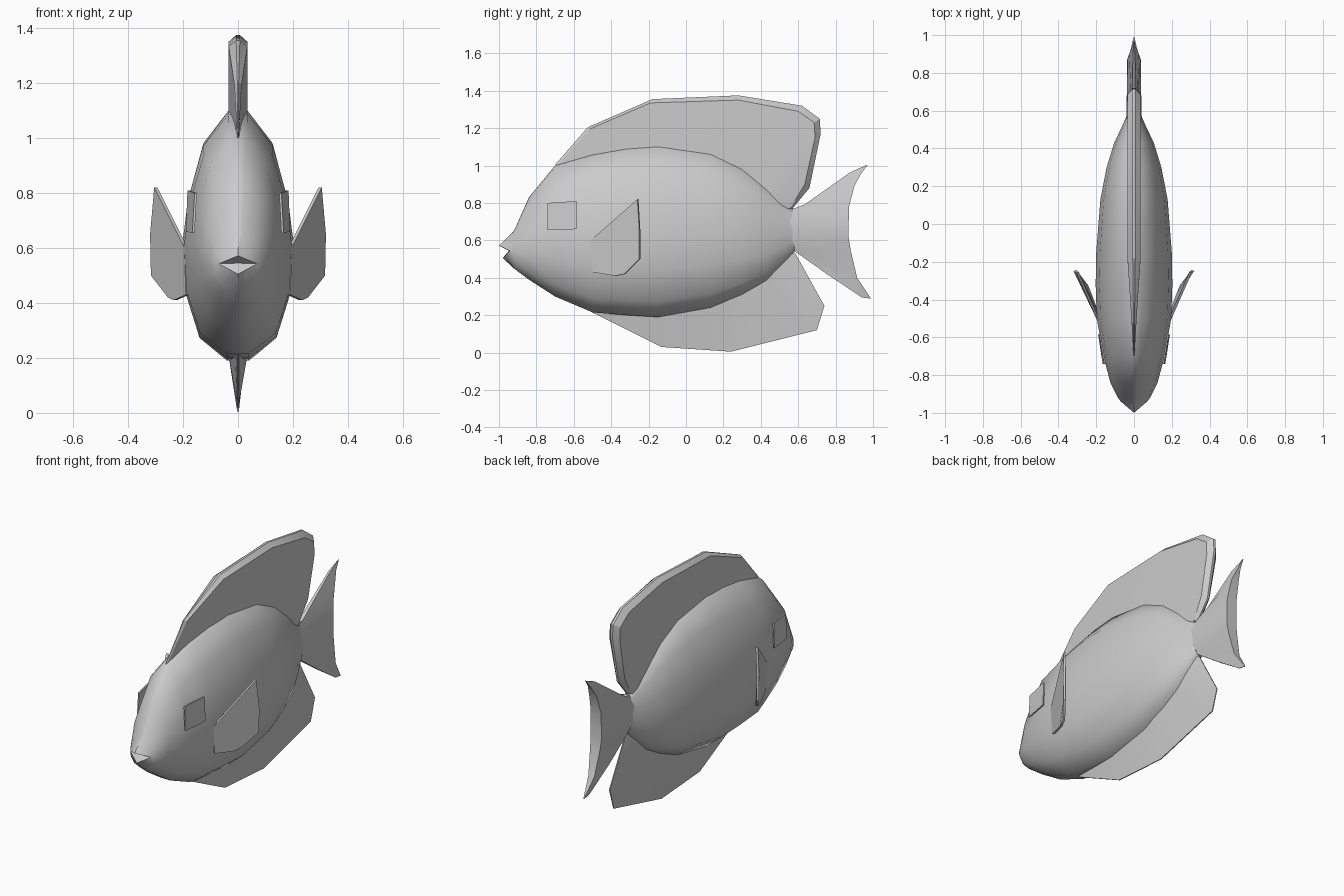
import bpy, bmesh, math
from mathutils import Vector

if "Cube" in bpy.data.objects:
    bpy.data.objects.remove(bpy.data.objects["Cube"])

grey = bpy.data.materials.new("light_grey")
grey.diffuse_color = (0.6, 0.6, 0.6, 1)
grey.use_nodes = True
grey.node_tree.nodes["Principled BSDF"].inputs["Base Color"].default_value = grey.diffuse_color


def make(name, verts, faces, angle=35):
    mesh = bpy.data.meshes.new(name)
    bm = bmesh.new()
    vs = [bm.verts.new(v) for v in verts]
    for f in faces:
        bm.faces.new([vs[i] for i in f])
    bmesh.ops.remove_doubles(bm, verts=bm.verts, dist=0.0005)
    bmesh.ops.recalc_face_normals(bm, faces=bm.faces)
    bm.to_mesh(mesh)
    bm.free()
    ob = bpy.data.objects.new(name, mesh)
    mesh.materials.append(grey)
    bpy.context.collection.objects.link(ob)
    bpy.ops.object.select_all(action='DESELECT')
    ob.select_set(True)
    bpy.context.view_layer.objects.active = ob
    bpy.ops.object.shade_smooth_by_angle(angle=math.radians(angle))
    return ob


def loft(name, rings, caps=True, extra=(), angle=35):
    """Skin closed rings of equal length; extra holds apexes fanned to ring 0."""
    n = len(rings[0])
    verts = [v for r in rings for v in r]
    faces = [(i * n + j, i * n + (j + 1) % n, (i + 1) * n + (j + 1) % n, (i + 1) * n + j)
             for i in range(len(rings) - 1) for j in range(n)]
    last = [(len(rings) - 1) * n + j for j in range(n)]
    faces.append(last)
    if extra:
        verts.append(extra)
        faces += [(len(verts) - 1, (j + 1) % n, j) for j in range(n)]
    elif caps:
        faces.append(list(range(n))[::-1])
    return make(name, verts, faces, angle)


# Body: half section (height fraction from top, width fraction), mirrored
half = [(0, 0), (.01, .17), (.14, .63), (.36, .9), (.54, 1), (.73, .95), (.91, .7), (1, .2), (1, 0)]
# y, top, bottom, half width
stations = [(-.92, .65, .45, .085), (-.84, .83, .39, .125), (-.70, 1.0, .30, .162),
            (-.50, 1.06, .215, .197), (-.32, 1.095, .20, .203), (-.15, 1.11, .19, .2),
            (.13, 1.075, .24, .178), (.30, 1.0, .31, .145), (.43, .9, .38, .105),
            (.52, .81, .47, .062), (.58, .765, .54, .036)]


def mirrored(pts):
    return pts + [(-x, y, z) for x, y, z in pts[-2:0:-1]]


def section(y, top, bot, w):
    return mirrored([(f * w, y, top + (bot - top) * t) for t, f in half])


# Lips: both meet at the mouth corner, mouth opening is a notch
upper, corner, lower = Vector((0, -1, .572)), Vector((.07, -.94, .543)), Vector((0, -.98, .505))
lips = [tuple(upper.lerp(corner, i / 4)) for i in range(4)]
lips += [tuple(corner.lerp(lower, i / 4)) for i in range(5)]
loft("body", [mirrored(lips)] + [section(*s) for s in stations], extra=(0, -.948, .545), angle=40)

# Dorsal fin: base, inner rim, outer edge (y, z) and half width
dorsal = [((-.66, .98), (-.69, 1.0), (-.70, 1.005), .003),
          ((-.50, 1.02), (-.515, 1.195), (-.525, 1.205), .013),
          ((-.20, 1.06), (-.19, 1.335), (-.18, 1.355), .034),
          ((.05, 1.04), (.28, 1.35), (.28, 1.375), .035),
          ((.22, .98), (.60, 1.29), (.62, 1.32), .035),
          ((.34, .92), (.685, 1.23), (.715, 1.25), .035),
          ((.42, .86), (.69, 1.15), (.72, 1.17), .035),
          ((.50, .79), (.635, .9), (.66, .88), .03),
          ((.52, .75), (.56, .775), (.565, .765), .02)]
loft("dorsal_fin", [[(-w, *b), (-w, *m), (-.2 * w, *o), (.2 * w, *o), (w, *m), (w, *b)]
                    for b, m, o, w in dorsal], angle=20)

# Belly fin: base inside the body and a thin outer edge
belly = [((-.48, .24), (-.50, .215), .012), ((-.13, .22), (-.13, .03), .036),
         ((.20, .29), (.24, .005), .036), ((.42, .40), (.70, .12), .03),
         ((.50, .48), (.74, .25), .024), ((.55, .56), (.585, .53), .012)]
loft("belly_fin", [[(-w, *b), (-.003, *o), (.003, *o), (w, *b)] for b, o, w in belly], angle=20)

# Tail fin: leading point, trailing point, their half widths
tail = [((.94, .295), (.99, .288), .002, .002), ((.76, .415), (.915, .40), .012, .02),
        ((.57, .55), (.88, .55), .015, .033), ((.55, .60), (.87, .61), .04, .036),
        ((.55, .70), (.87, .70), .04, .036), ((.57, .768), (.872, .78), .015, .034),
        ((.60, .768), (.90, .89), .012, .026), ((.88, .965), (.935, .955), .006, .01),
        ((.96, 1.0), (.972, 1.005), .002, .002)]
loft("tail_fin", [[(-a, *f), (-b, *r), (b, *r), (a, *f)] for f, r, a, b in tail])

# Side fins and flat eye patches on both sides
fin = [(.195, -.51, .60), (.305, -.26, .82), (.32, -.25, .65), (.317, -.25, .50),
       (.255, -.33, .42), (.235, -.38, .41), (.19, -.50, .43)]
eye = [(.158, -.74, .80), (.184, -.585, .81), (.19, -.585, .66), (.166, -.74, .655)]
for side, s in (("left", -1), ("right", 1)):
    outer = [(s * x, y, z) for x, y, z in fin]
    inner = [(s * (x - .012), y + .006, z) for x, y, z in fin]
    loft(side + "_side_fin", [outer, inner])
    loft(side + "_eye", [[(s * x, y, z) for x, y, z in eye],
                         [(s * (x - .008), y, z) for x, y, z in eye]])
